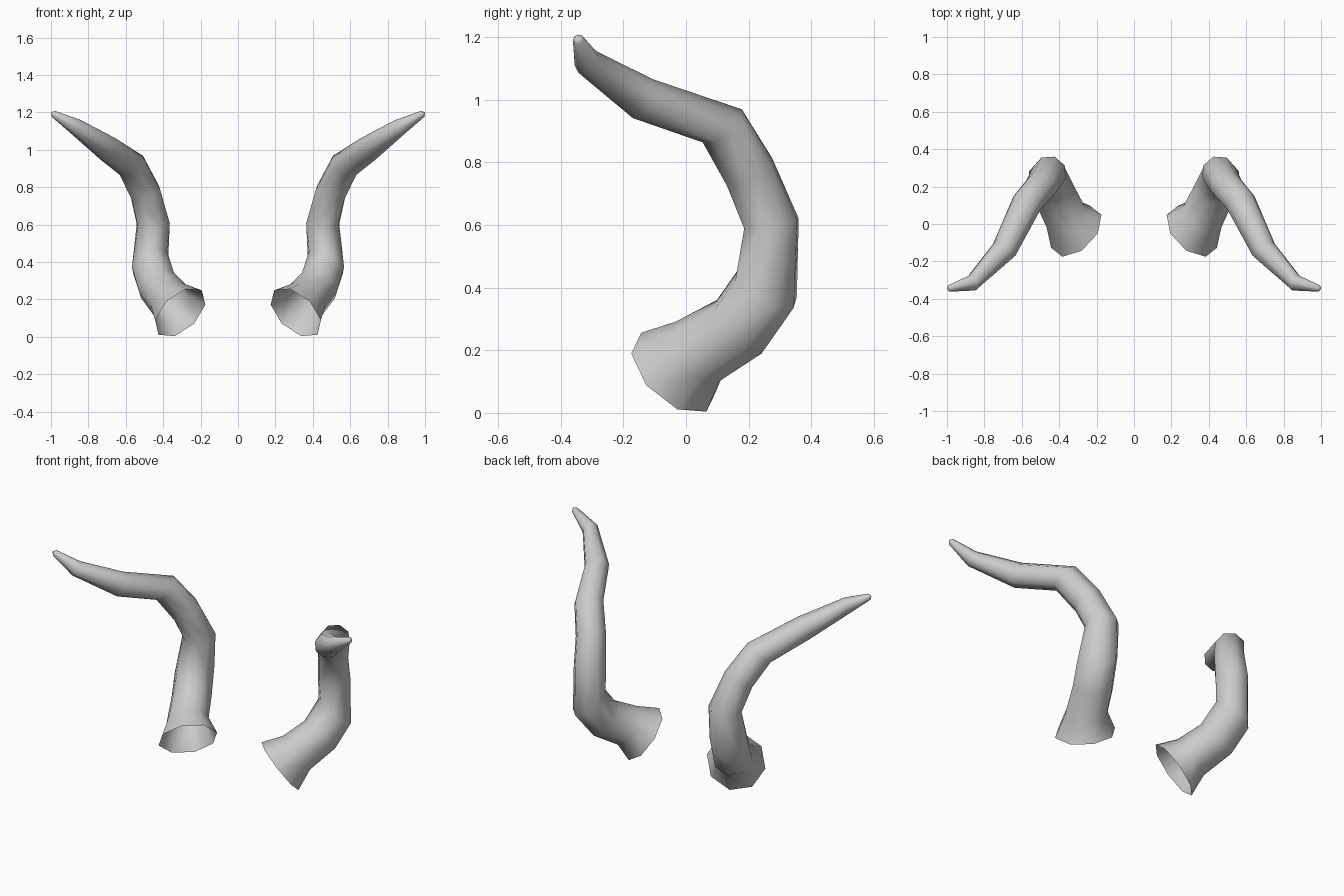
import bpy, bmesh, math
from mathutils import Vector

if "Cube" in bpy.data.objects:
    bpy.data.objects.remove(bpy.data.objects["Cube"])

SIDES = 8
# horn spine, base to tip: x, y, z, radius
SPINE = [
    (0.309, -0.039, 0.130, 0.166),
    (0.365, 0.038, 0.197, 0.119),
    (0.430, 0.170, 0.275, 0.113),
    (0.470, 0.256, 0.398, 0.112),
    (0.453, 0.273, 0.605, 0.093),
    (0.495, 0.203, 0.770, 0.087),
    (0.570, 0.116, 0.917, 0.083),
    (0.694, -0.138, 1.004, 0.070),
    (0.864, -0.315, 1.121, 0.045),
    (0.988, -0.344, 1.193, 0.018),
]
# rings cut at a slant rather than square to the bend
SLANTS = {0: (0.56, 0.57, 0.60), 1: (0.50, 0.65, 0.57),
          3: (0.42, 0.42, 0.80), 6: (0.08, -0.10, 0.14)}
points = [Vector(p[:3]) for p in SPINE]


def ring_normal(i):
    """Direction the ring faces: its slant, or the bisector of the bend."""
    if i in SLANTS:
        return Vector(SLANTS[i]).normalized()
    before = (points[i] - points[i - 1]).normalized()
    if i == len(points) - 1:
        return before
    return (before + (points[i + 1] - points[i]).normalized()).normalized()


def build_horn():
    bm = bmesh.new()
    rings = []
    u = Vector((-0.03, -0.105, 0.125))
    previous = ring_normal(0)
    for i, centre in enumerate(points):
        n = ring_normal(i)
        # carry the cross-section along without twisting
        u = previous.rotation_difference(n) @ u
        u = (u - n * u.dot(n)).normalized()
        v = n.cross(u)
        r = SPINE[i][3]
        rings.append([bm.verts.new(centre + r * (u * math.cos(a) + v * math.sin(a)))
                      for a in (math.tau * k / SIDES for k in range(SIDES))])
        previous = n
    # tube walls, open at the base
    for a, b in zip(rings, rings[1:]):
        for k in range(SIDES):
            j = (k + 1) % SIDES
            bm.faces.new((a[k], a[j], b[j], b[k]))
    # blunt rounded tip
    tip = bm.verts.new(points[-1] + previous * 0.014)
    for k in range(SIDES):
        bm.faces.new((rings[-1][k], rings[-1][(k + 1) % SIDES], tip))
    for f in bm.faces:
        f.smooth = True
    mesh = bpy.data.meshes.new("horns")
    bm.to_mesh(mesh)
    bm.free()
    return mesh


# pair of horns, mirrored across x = 0
horns = bpy.data.objects.new("horns", build_horn())
bpy.context.collection.objects.link(horns)
mirror = horns.modifiers.new("mirror", 'MIRROR')
mirror.use_axis = (True, False, False)
mirror.use_mirror_merge = False
